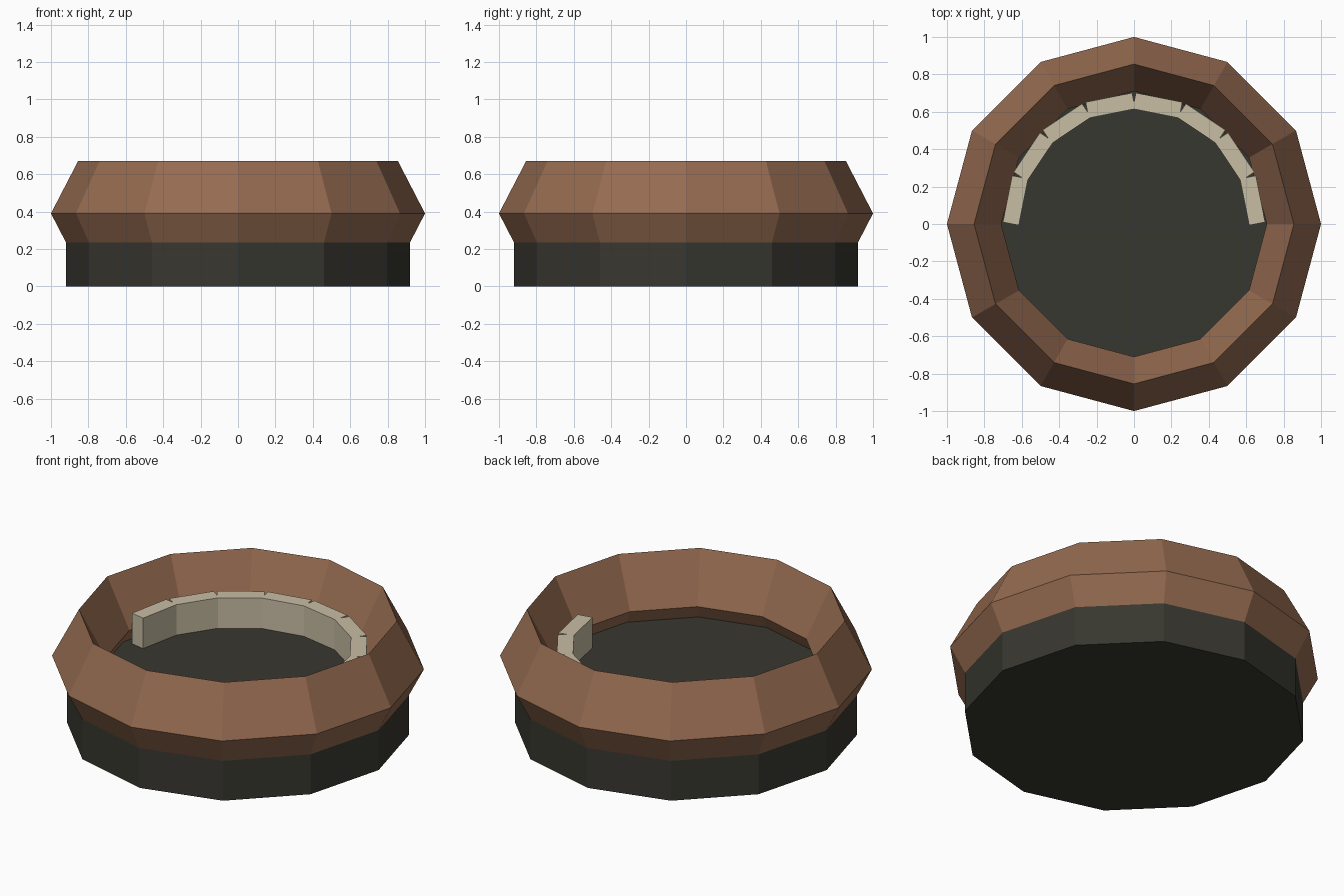
import bpy
import bmesh
from math import cos, sin, pi
from mathutils import Matrix, Vector

cube = bpy.data.objects.get("Cube")
if cube:
    bpy.data.objects.remove(cube, do_unlink=True)

SIDES = 12


def material(name, rgb):
    mat = bpy.data.materials.new(name)
    mat.use_nodes = True
    color = (*rgb, 1.0)
    mat.diffuse_color = color
    bsdf = next(n for n in mat.node_tree.nodes if n.type == 'BSDF_PRINCIPLED')
    bsdf.inputs["Base Color"].default_value = color
    bsdf.inputs["Roughness"].default_value = 0.9
    return mat


def finish(name, bm, mat):
    bmesh.ops.recalc_face_normals(bm, faces=bm.faces)
    mesh = bpy.data.meshes.new(name)
    bm.to_mesh(mesh)
    bm.free()
    mesh.materials.append(mat)
    obj = bpy.data.objects.new(name, mesh)
    bpy.context.collection.objects.link(obj)
    return obj


brown = material("warm brown", (0.30, 0.146, 0.08))
charcoal = material("dark charcoal", (0.039, 0.038, 0.029))
cream = material("pale cream", (0.58, 0.515, 0.375))

# Base: twelve-sided drum whose top is the floor of the dish
base_height = 0.31
bm = bmesh.new()
bmesh.ops.create_cone(bm, cap_ends=True, segments=SIDES, radius1=0.92,
                      radius2=0.92, depth=base_height,
                      matrix=Matrix.Translation((0, 0, base_height / 2)))
# Put a corner on the x axis whichever way the primitive starts
first = min((v.co.xy.angle_signed(Vector((1, 0))) % (2 * pi / SIDES)) for v in bm.verts)
if 0.01 < first < 2 * pi / SIDES - 0.01:
    bmesh.ops.rotate(bm, verts=bm.verts, matrix=Matrix.Rotation(first, 3, 'Z'))
finish("base", bm, charcoal)

# Rim: diamond profile swept around the drum
profile = [(1.0, 0.39), (0.855, 0.67), (0.71, 0.39), (0.855, 0.11)]
bm = bmesh.new()
rings = []
for i in range(SIDES):
    a = 2 * pi * i / SIDES
    rings.append([bm.verts.new((r * cos(a), r * sin(a), z)) for r, z in profile])
for i in range(SIDES):
    here, after = rings[i], rings[(i + 1) % SIDES]
    for j in range(4):
        k = (j + 1) % 4
        bm.faces.new((here[j], after[j], after[k], here[k]))
finish("rim", bm, brown)

# Teeth: half circle of upright blocks along the back of the dish
count = 8
bm = bmesh.new()
for i in range(count):
    turn = Matrix.Rotation(pi * (i + 0.5) / count, 4, 'Z')
    place = Matrix.Translation((0.646, 0, 0.39))
    size = Matrix.Diagonal((0.087, 0.254, 0.2, 1))
    bmesh.ops.create_cube(bm, size=1, matrix=turn @ place @ size)
finish("teeth", bm, cream)
